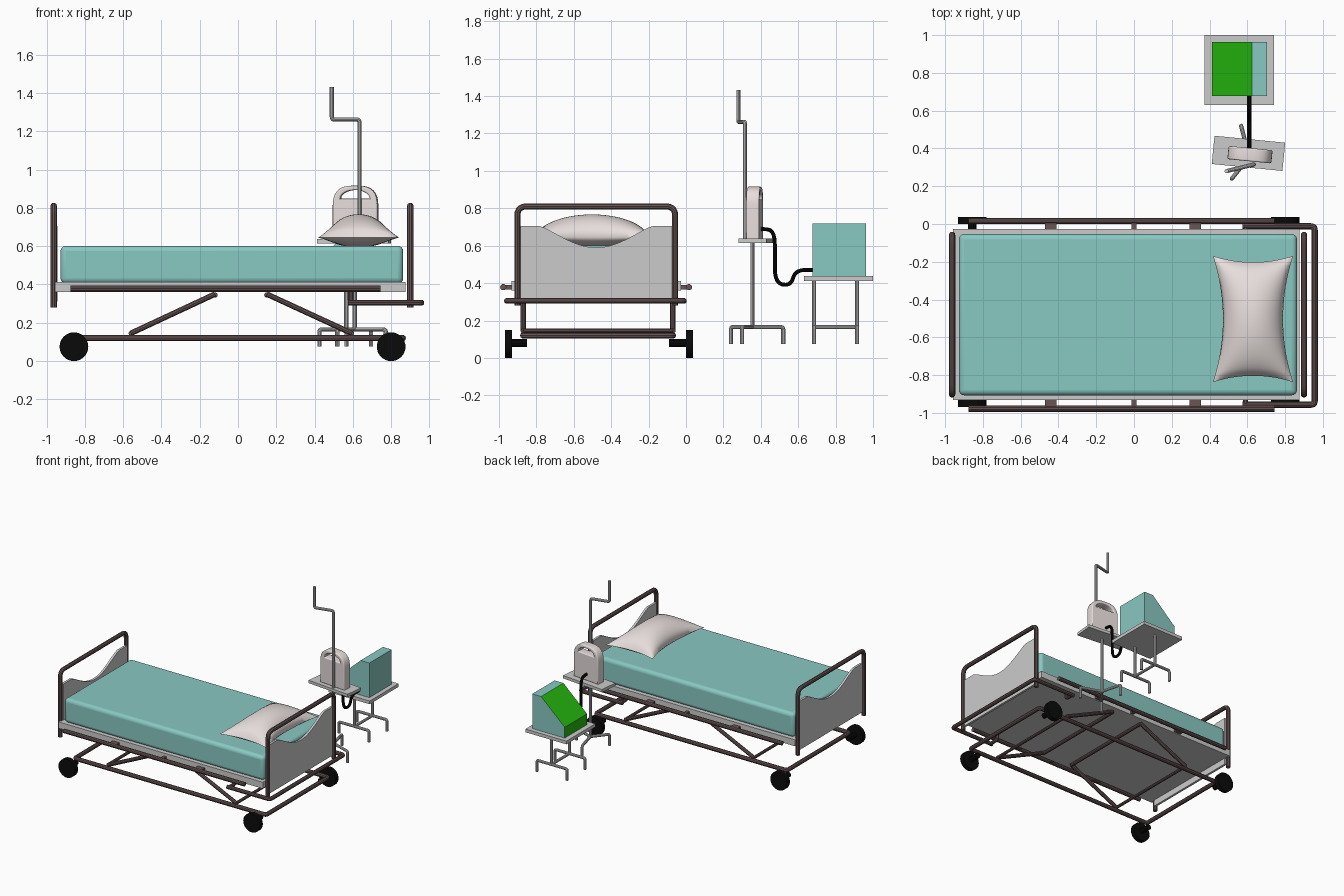
import bpy, bmesh, math
from mathutils import Vector

if "Cube" in bpy.data.objects:
    bpy.data.objects.remove(bpy.data.objects["Cube"])

def mat(name, c):
    m = bpy.data.materials.new(name)
    m.diffuse_color = (*c, 1)
    m.use_nodes = True
    m.node_tree.nodes["Principled BSDF"].inputs["Base Color"].default_value = m.diffuse_color
    return m

TEAL = mat("teal", (0.25, 0.58, 0.54))
BROWN = mat("brown_metal", (0.14, 0.09, 0.09))
WHITE = mat("off_white", (0.80, 0.73, 0.72))
GREEN = mat("green", (0.02, 0.50, 0.005))
BLACK = mat("black", (0.003, 0.003, 0.003))

def finish(ob, m=None, angle=35):
    bpy.ops.object.select_all(action='DESELECT')
    ob.select_set(True)
    bpy.context.view_layer.objects.active = ob
    if ob.type == 'CURVE':
        bpy.ops.object.convert(target='MESH')
        ob = bpy.context.object
    if m:
        ob.data.materials.append(m)
    bpy.ops.object.shade_smooth_by_angle(angle=math.radians(angle))
    return ob

def box(name, lo, hi, m=None, bevel=0, rz=0):
    lo, hi = Vector(lo), Vector(hi)
    bpy.ops.mesh.primitive_cube_add(size=1, location=(lo + hi) / 2)
    ob = bpy.context.object
    ob.name = name
    ob.scale = hi - lo
    bpy.ops.object.transform_apply(location=False, rotation=False, scale=True)
    ob.rotation_euler.z = rz
    if bevel:
        b = ob.modifiers.new("bevel", 'BEVEL')
        b.width, b.segments = bevel, 4
    return finish(ob, m)

def fillet(pts, rad, closed=False, n=5):
    """Round the corners of a path."""
    pts = [Vector(p) for p in pts]
    out = []
    for i, p in enumerate(pts):
        if not closed and i in (0, len(pts) - 1):
            out.append(p)
            continue
        a, b = pts[i - 1] - p, pts[(i + 1) % len(pts)] - p
        a, b = [v.normalized() * min(rad, v.length * 0.48) for v in (a, b)]
        for k in range(n + 1):
            t = k / n
            out.append(p + a * (1 - t) ** 2 + b * t ** 2)
    return out

def tube(name, pts, r, m=None, rad=None, closed=False):
    cu = bpy.data.curves.new(name, 'CURVE')
    cu.dimensions = '3D'
    cu.bevel_depth, cu.bevel_resolution, cu.use_fill_caps = r, 3, True
    path = fillet(pts, rad or r * 1.3, closed)
    s = cu.splines.new('POLY')
    s.points.add(len(path) - 1)
    for q, p in zip(s.points, path):
        q.co = (*p, 1)
    s.use_cyclic_u = closed
    ob = bpy.data.objects.new(name, cu)
    bpy.context.collection.objects.link(ob)
    return finish(ob, m)

def plate(name, loops, thick, loc, rz=0, m=None, bevel=0):
    """Upright plate cut from filled outlines (across, up)."""
    cu = bpy.data.curves.new(name, 'CURVE')
    cu.dimensions, cu.fill_mode = '2D', 'BOTH'
    cu.extrude, cu.bevel_depth, cu.offset = thick / 2 - bevel, bevel, -bevel
    for lp in loops:
        s = cu.splines.new('POLY')
        s.points.add(len(lp) - 1)
        for q, p in zip(s.points, lp):
            q.co = (p[0], p[1], 0, 1)
        s.use_cyclic_u = True
    ob = bpy.data.objects.new(name, cu)
    bpy.context.collection.objects.link(ob)
    ob.location, ob.rotation_euler = loc, (math.pi / 2, 0, rz)
    return finish(ob, m)

# ---------- bed ----------
MID = -0.48
box("bed_board", (-0.957, -0.932, 0.36), (0.875, -0.027, 0.412))
box("mattress", (-0.927, -0.907, 0.405), (0.863, -0.053, 0.602), TEAL, 0.028)

# head and foot ends: tube hoop with dipped panel
dip = [(-0.405 + 0.81 * k / 32) for k in range(33)]
panel = [(-0.405, 0.31)] + [
    (y, 0.705 - (0.115 * math.cos(y / 0.3 * math.pi / 2) ** 1.2 if abs(y) < 0.3 else 0))
    for y in dip] + [(0.405, 0.31)]
for end, x, px in (("head", 0.90, 0.893), ("foot", -0.963, -0.953)):
    tube(end + "_hoop", [(x, MID - 0.422, 0.28), (x, MID - 0.422, 0.81),
                         (x, MID + 0.422, 0.81), (x, MID + 0.422, 0.28)], 0.017, BROWN, 0.05)
    plate(end + "_panel", [panel], 0.018, (px, MID, 0), math.pi / 2)

# side rails and their brackets
for side, y in (("front", -0.977), ("back", 0.016)):
    tube(side + "_side_rail", [(-0.875, y, 0.378), (0.745, y, 0.378)], 0.017, BROWN)
    for bx, w in ((-0.44, 0.03), (0.0, 0.012), (0.325, 0.03)):
        inner = y + (0.06 if y < MID else -0.06)
        box(side + "_rail_bracket", (bx - w, min(y, inner), 0.366), (bx + w, max(y, inner), 0.39), BROWN)

# bumper around the head
tube("head_bumper", [(0.575, -0.957, 0.305), (0.957, -0.957, 0.305),
                     (0.957, -0.012, 0.305), (0.575, -0.012, 0.305)], 0.016, BROWN)
for y0, y1 in ((-0.957, -0.88), (-0.012, -0.08)):
    tube("bumper_bracket", [(0.59, y0, 0.305), (0.59, y1, 0.305), (0.59, y1, 0.37)], 0.014, BROWN)

# rolling base, sloping struts and wheels
YF, YB = -0.87, -0.07
tube("base_frame", [(-0.855, YF, 0.12), (0.86, YF, 0.12), (0.86, YB, 0.12), (-0.855, YB, 0.12)],
     0.017, BROWN, closed=True)
for x0, x1 in ((-0.12, -0.56), (0.15, 0.595)):
    for y in (YF, YB):
        tube("strut", [(x0, y, 0.35), (x1, y, 0.145)], 0.015, BROWN)
    tube("strut_crossbar_low", [(x1, YF, 0.145), (x1, YB, 0.145)], 0.012, BROWN)
    tube("strut_crossbar_high", [(x0, YF, 0.345), (x0, YB, 0.345)], 0.014, BROWN)
for x in (-0.857, 0.80):
    for y, inner in ((-0.95, YF + 0.02), (0.019, YB - 0.02)):
        bpy.ops.mesh.primitive_cylinder_add(vertices=32, radius=0.075, depth=0.037,
                                            location=(x, y, 0.075), rotation=(math.pi / 2, 0, 0))
        bpy.context.object.name = "wheel"
        finish(bpy.context.object, BLACK)
        tube("wheel_axle", [(x, y, 0.08), (x, inner, 0.08)], 0.022, BLACK)

# pillow: puffed grid with pinched edges
bm = bmesh.new()
bmesh.ops.create_grid(bm, x_segments=28, y_segments=28, size=1)
under = bmesh.ops.duplicate(bm, geom=bm.faces[:])["geom"]
low = {g for g in under if isinstance(g, bmesh.types.BMVert)}
bmesh.ops.reverse_faces(bm, faces=[g for g in under if isinstance(g, bmesh.types.BMFace)])
for v in bm.verts:
    u, w = v.co.x, v.co.y
    puff = max(0, (1 - u * u) * (1 - w * w)) ** 0.55
    v.co = (0.63 + 0.212 * u * (1 - 0.25 * (1 - w * w)),
            -0.503 + 0.334 * w * (1 - 0.10 * (1 - u * u)),
            0.645 + puff * (-0.05 if v in low else 0.122))
bmesh.ops.remove_doubles(bm, verts=bm.verts[:], dist=0.0005)
me = bpy.data.meshes.new("pillow")
bm.to_mesh(me)
pillow = bpy.data.objects.new("pillow", me)
bpy.context.collection.objects.link(pillow)
finish(pillow, WHITE, 60)

# ---------- pump stand ----------
TILT = math.radians(-5.6)
R = 0.011
box("pump_tray", (0.418, 0.299, 0.615), (0.794, 0.449, 0.638), None, 0, TILT)
C = (0.61, 0.355)
tube("stand_post", [(*C, 0.165), (*C, 0.62)], R)
for fx, fy in ((0.518, 0.24), (0.567, 0.52), (0.772, 0.30)):
    tube("stand_foot", [(*C, 0.165), (fx, fy, 0.165), (fx, fy, 0.075)], R)
tube("drip_pole", [(0.634, 0.315, 0.62), (0.634, 0.315, 1.262),
                   (0.49, 0.28, 1.262), (0.49, 0.28, 1.432)], R)

# pump body with handle slot
body = fillet([(-0.117, 0), (0.117, 0), (0.117, 0.28), (-0.117, 0.28)], 0.1, True, 8)
body = [Vector((-0.117, 0)), Vector((0.117, 0))] + [p for p in body if p.y > 0.14]
slot = [(0.078 * math.cos(t * math.pi / 16), 0.212 + 0.045 * math.sin(t * math.pi / 16)) for t in range(17)]
plate("pump_body", [body, slot], 0.07, (0.614, 0.367, 0.636), TILT, WHITE, 0.008)

# hose from pump to monitor
tube("hose", [(0.61, 0.39, 0.69), (0.61, 0.475, 0.685), (0.61, 0.475, 0.40),
              (0.61, 0.56, 0.385), (0.61, 0.585, 0.47), (0.61, 0.69, 0.47)], 0.011, BLACK, 0.08)

# ---------- monitor table ----------
box("monitor_table_top", (0.372, 0.63, 0.412), (0.74, 1.0, 0.438))
TX = 0.566
for y in (0.685, 0.915):
    tube("table_post", [(TX, y, 0.165), (TX, y, 0.42)], R)
    tube("table_feet", [(0.425, y, 0.075), (0.425, y, 0.165), (0.695, y, 0.165), (0.695, y, 0.075)], R)
tube("table_crossbar", [(TX, 0.685, 0.165), (TX, 0.915, 0.165)], R)

# monitor wedge with green sloping screen
mon = plate("monitor", [[(0.413, 0.438), (0.704, 0.438), (0.704, 0.718), (0.625, 0.718), (0.413, 0.525)]],
            0.286, (0, 0.82, 0), 0, TEAL)
mon.data.materials.append(GREEN)
for f in mon.data.polygons:
    f.material_index = 1 if f.normal.x < -0.3 else 0
